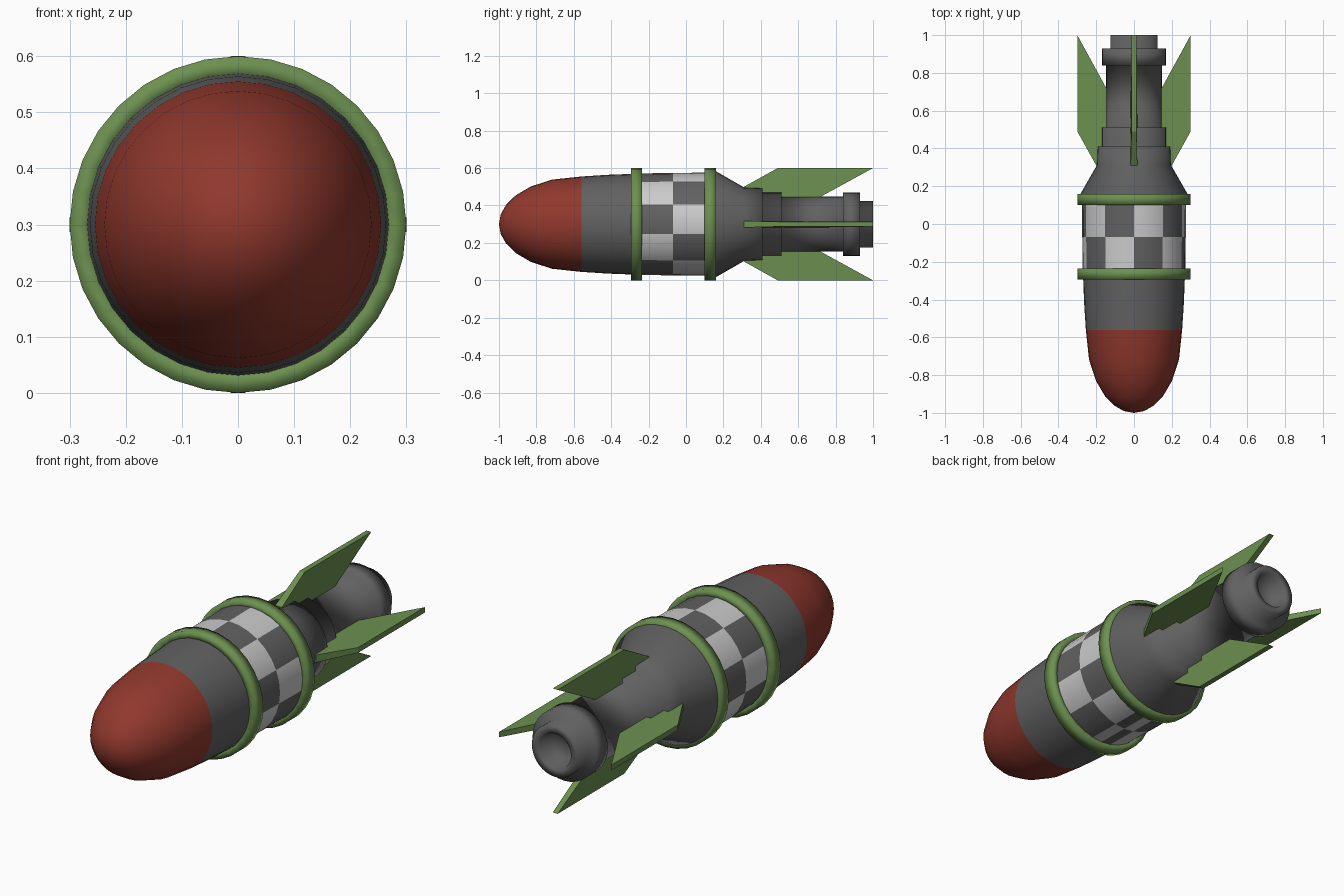
import bpy, bmesh, math
from mathutils import Matrix, Vector

if "Cube" in bpy.data.objects:
    bpy.data.objects.remove(bpy.data.objects["Cube"])

SIDES = 32
AXIS_Z = 0.30


def material(name, rgb):
    m = bpy.data.materials.new(name)
    m.diffuse_color = (*rgb, 1)
    m.use_nodes = True
    m.node_tree.nodes["Principled BSDF"].inputs["Base Color"].default_value = m.diffuse_color
    return m


RED = material("red", (0.28, 0.04, 0.026))
GREEN = material("green", (0.15, 0.28, 0.08))
DARK = material("dark_grey", (0.12, 0.12, 0.12))
WHITE = material("white", (0.75, 0.75, 0.75))


def finish(bm, name, mats, smooth):
    bmesh.ops.remove_doubles(bm, verts=bm.verts[:], dist=1e-5)
    bmesh.ops.recalc_face_normals(bm, faces=bm.faces[:])
    for f in bm.faces:
        f.smooth = smooth
    me = bpy.data.meshes.new(name)
    bm.to_mesh(me)
    bm.free()
    for m in mats:
        me.materials.append(m)
    ob = bpy.data.objects.new(name, me)
    bpy.context.collection.objects.link(ob)
    return ob


def lathe(name, profile, mats, closed=False, pick=None):
    """Spin (y, radius) points around the long axis; pick(row, side) chooses a material."""
    bm = bmesh.new()
    rows = []
    for y, r in profile:
        angles = [2 * math.pi * i / SIDES for i in range(SIDES)]
        rows.append([bm.verts.new((r * math.sin(a), y, AXIS_Z + r * math.cos(a))) for a in angles])
    if closed:
        rows.append(rows[0])
    for j in range(len(rows) - 1):
        for i in range(SIDES):
            k = (i + 1) % SIDES
            f = bm.faces.new((rows[j][i], rows[j][k], rows[j + 1][k], rows[j + 1][i]))
            if pick:
                f.material_index = pick(j, i)
    return finish(bm, name, mats, True)


# Red nose, half an ellipsoid
nose = [(-0.56 - 0.44 * math.sin(math.radians(a)), 0.255 * math.cos(math.radians(a)))
        for a in (90, 78, 66, 53, 38, 21, 0)]
lathe("nose_cone", nose, [RED])

# Grey shell between nose and front ring
lathe("front_body", [(-0.56, 0.255), (-0.42, 0.264), (-0.265, 0.27)], [DARK])


# Chequered band, cells three sides wide, counted both ways from the top
def checker(row, i):
    cell = (i if i < SIDES // 2 else i - SIDES) // 3
    return (row + cell) % 2


lathe("checker_band", [(-0.265, 0.271), (-0.07, 0.274), (0.13, 0.276)],
      [DARK, WHITE], pick=checker)

# Green rings
for name, y in (("front_ring", -0.265), ("rear_ring", 0.13)):
    lathe(name, [(y - 0.03, 0.262), (y - 0.03, 0.30), (y + 0.03, 0.30), (y + 0.03, 0.262)],
          [GREEN], closed=True)

# Stepped tail with hollow nozzle
lathe("tail", [(0.13, 0.276), (0.16, 0.283), (0.31, 0.197), (0.41, 0.193), (0.41, 0.17),
               (0.51, 0.17), (0.51, 0.148), (0.84, 0.147), (0.84, 0.17), (0.93, 0.17),
               (0.93, 0.125), (1.0, 0.125), (1.0, 0.085), (0.93, 0.065), (0.93, 0.0)], [DARK])

# Four swept fins, slightly thinner towards the outer edge
fin_outline = [(0.31, 0.13, 0.018), (0.31, 0.20, 0.018), (0.49, 0.30, 0.013),
               (1.0, 0.30, 0.013), (0.72, 0.147, 0.017), (0.70, 0.13, 0.018)]
for n, name in enumerate(("fin_top", "fin_right", "fin_bottom", "fin_left")):
    bm = bmesh.new()
    left = [bm.verts.new((-t, y, r)) for y, r, t in fin_outline]
    right = [bm.verts.new((t, y, r)) for y, r, t in fin_outline]
    bm.faces.new(left)
    bm.faces.new(right[::-1])
    for i in range(len(left)):
        k = (i + 1) % len(left)
        bm.faces.new((left[i], right[i], right[k], left[k]))
    turn = Matrix.Translation((0, 0, AXIS_Z)) @ Matrix.Rotation(n * math.pi / 2, 4, 'Y')
    bmesh.ops.transform(bm, matrix=turn, verts=bm.verts[:])
    finish(bm, name, [GREEN], False)
